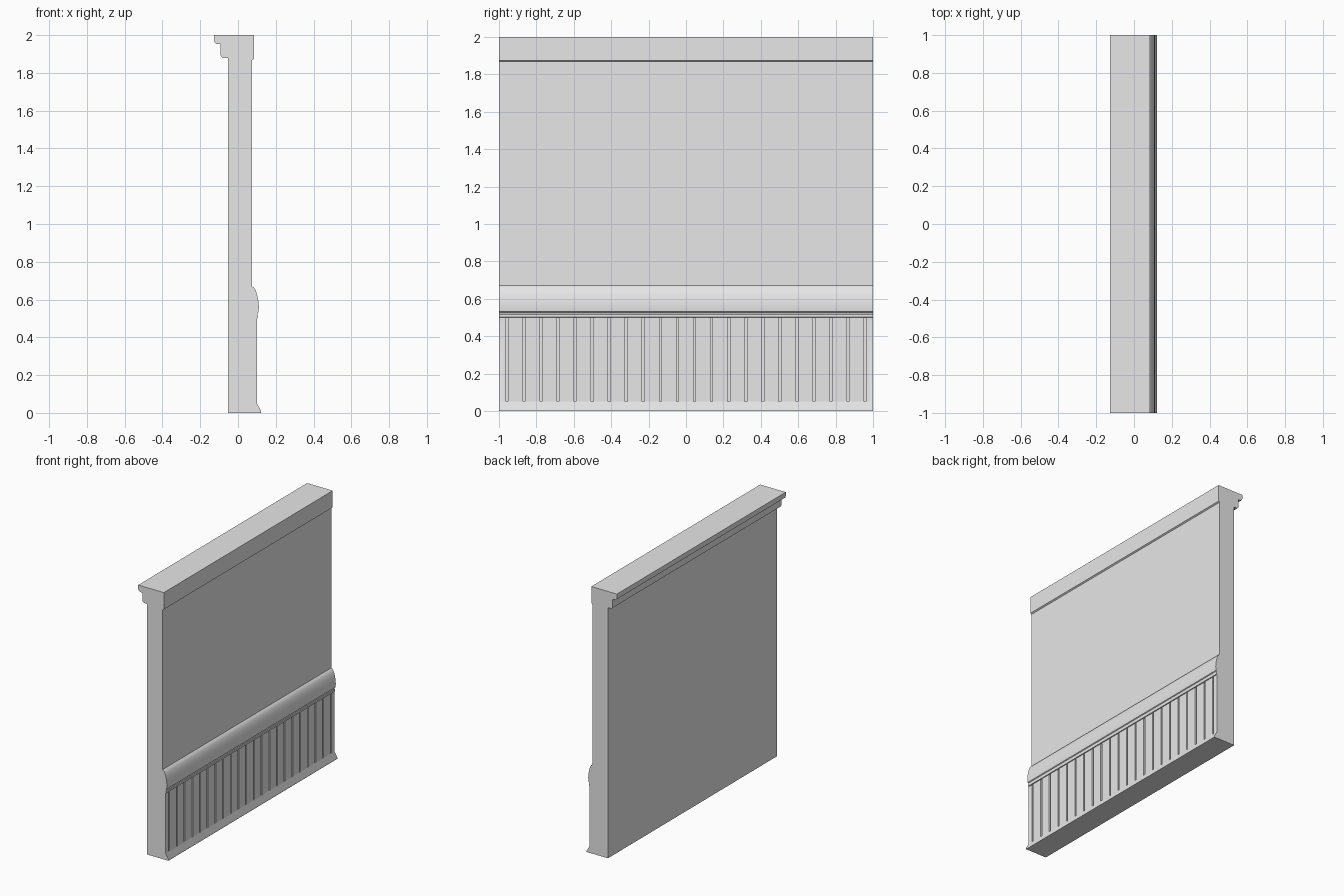
import bpy, bmesh, math
from mathutils import Matrix, Vector

cube = bpy.data.objects.get("Cube")
if cube:
    bpy.data.objects.remove(cube, do_unlink=True)

# Single plaster colour
plaster = bpy.data.materials.new("light_grey_plaster")
plaster.use_nodes = True
GREY = (0.8, 0.8, 0.8, 1)
plaster.diffuse_color = GREY
plaster.node_tree.nodes["Principled BSDF"].inputs["Base Color"].default_value = GREY


def make_object(name, bm):
    bmesh.ops.recalc_face_normals(bm, faces=bm.faces)
    mesh = bpy.data.meshes.new(name)
    bm.to_mesh(mesh)
    bm.free()
    mesh.materials.append(plaster)
    obj = bpy.data.objects.new(name, mesh)
    bpy.context.collection.objects.link(obj)
    return obj


def extrude_profile(name, points, length):
    """Sweep an (x, z) outline along y, centred on the origin."""
    bm = bmesh.new()
    face = bm.faces.new([bm.verts.new((x, -length / 2, z)) for x, z in points])
    swept = bmesh.ops.extrude_face_region(bm, geom=[face], use_keep_orig=True)
    moved = [g for g in swept["geom"] if isinstance(g, bmesh.types.BMVert)]
    bmesh.ops.translate(bm, vec=(0, length, 0), verts=moved)
    return make_object(name, bm)


# Mouldings of the section, going up the decorated side and down the plain side
BACK, FIELD, PANEL = -0.053, 0.075, 0.10
baseboard = [(BACK, 0), (0.123, 0), (0.123, 0.01), (PANEL, 0.05)]
chair_rail = [(PANEL, 0.50), (0.106, 0.502), (0.106, 0.515), (0.102, 0.518),
              (0.102, 0.528), (0.108, 0.532), (0.111, 0.56), (0.108, 0.592),
              (0.102, 0.622), (0.094, 0.648), (0.085, 0.662), (FIELD, 0.67)]
cornice = [(FIELD, 1.868), (0.085, 1.874), (0.085, 2), (-0.127, 2),
           (-0.127, 1.97), (-0.122, 1.958), (-0.112, 1.952), (-0.092, 1.952),
           (-0.092, 1.894), (-0.088, 1.884), (-0.078, 1.878), (BACK, 1.878)]
wall = extrude_profile("panelled_wall", baseboard + chair_rail + cornice, 2)

# Grooves between the wainscot boards
GROOVES, SPACING, WIDTH, DEPTH = 22, 0.0912, 0.012, 0.012
bm = bmesh.new()
for i in range(GROOVES):
    y = (i - (GROOVES - 1) / 2) * SPACING
    centre = Vector((PANEL + 0.004, y, 0.275))
    size = Vector((2 * DEPTH + 0.008, WIDTH, 0.45, 1))
    bmesh.ops.create_cube(bm, size=1, matrix=Matrix.Translation(centre) @ Matrix.Diagonal(size))
cutter = make_object("groove_cutter", bm)
cutter.hide_render = True

cut = wall.modifiers.new("board_grooves", "BOOLEAN")
cut.operation = "DIFFERENCE"
cut.solver = "EXACT"
cut.object = cutter

bpy.ops.object.select_all(action="DESELECT")
wall.select_set(True)
bpy.context.view_layer.objects.active = wall
bpy.ops.object.modifier_apply(modifier=cut.name)
bpy.data.objects.remove(cutter, do_unlink=True)

# Smooth the rounded mouldings, keep the edges crisp
bpy.ops.object.shade_smooth_by_angle(angle=math.radians(30))
